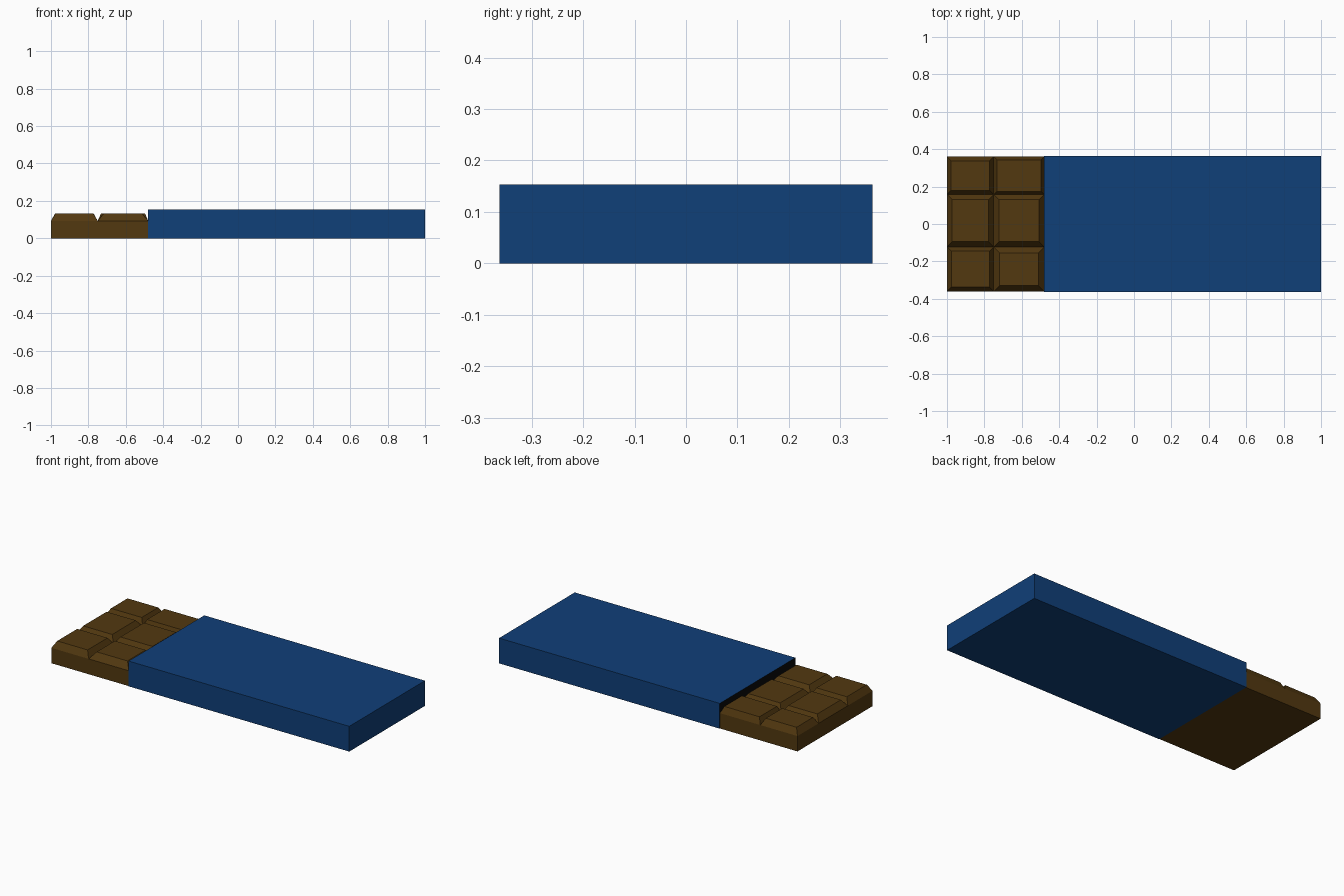
import bpy, bmesh

if "Cube" in bpy.data.objects:
    bpy.data.objects.remove(bpy.data.objects["Cube"])


def material(name, rgb):
    m = bpy.data.materials.new(name)
    m.diffuse_color = (*rgb, 1)
    m.use_nodes = True
    m.node_tree.nodes["Principled BSDF"].inputs["Base Color"].default_value = m.diffuse_color
    return m


def add_object(name, bm, *mats):
    bmesh.ops.recalc_face_normals(bm, faces=bm.faces)
    mesh = bpy.data.meshes.new(name)
    bm.to_mesh(mesh)
    bm.free()
    for m in mats:
        mesh.materials.append(m)
    obj = bpy.data.objects.new(name, mesh)
    bpy.context.collection.objects.link(obj)
    return obj


brown = material("chocolate", (0.085, 0.04, 0.005))
blue = material("blue_paper", (0.005, 0.05, 0.19))
black = material("wrapper_end", (0.003, 0.003, 0.003))

# Chocolate slab: uneven grid of squares, each inset and raised with sloped sides
xs = [-1.0, -0.75, -0.48]
ys = [-0.36, -0.122, 0.158, 0.36]
insets = [[0.033, 0.039, 0.031], [0.045, 0.039, 0.024]]  # per column, front to back
groove_z, top_z = 0.093, 0.132

bm = bmesh.new()
grid = [[bm.verts.new((x, y, groove_z)) for y in ys] for x in xs]
cells = {}
for i in range(2):
    for j in range(3):
        f = bm.faces.new((grid[i][j], grid[i + 1][j], grid[i + 1][j + 1], grid[i][j + 1]))
        cells[f] = insets[i][j]
# Slab sides and underside
rim = [e for e in bm.edges if e.is_boundary]
side = bmesh.ops.extrude_edge_only(bm, edges=rim)["geom"]
for v in side:
    if isinstance(v, bmesh.types.BMVert):
        v.co.z = 0
bmesh.ops.contextual_create(bm, geom=[e for e in side if isinstance(e, bmesh.types.BMEdge) and e.is_boundary])
# Raised squares
for f, t in cells.items():
    bmesh.ops.inset_individual(bm, faces=[f], thickness=t)
    for v in f.verts:
        v.co.z = top_z
add_object("chocolate_bar", bm, brown)

# Paper wrapper: plain box with a dark end facing the exposed chocolate
bm = bmesh.new()
bmesh.ops.create_cube(bm, size=1)
for v in bm.verts:
    v.co.x = 0.26 + v.co.x * 1.48
    v.co.y *= 0.725
    v.co.z = (v.co.z + 0.5) * 0.153
for f in bm.faces:
    f.material_index = 1 if f.calc_center_median().x < -0.4 else 0
add_object("wrapper", bm, blue, black)
